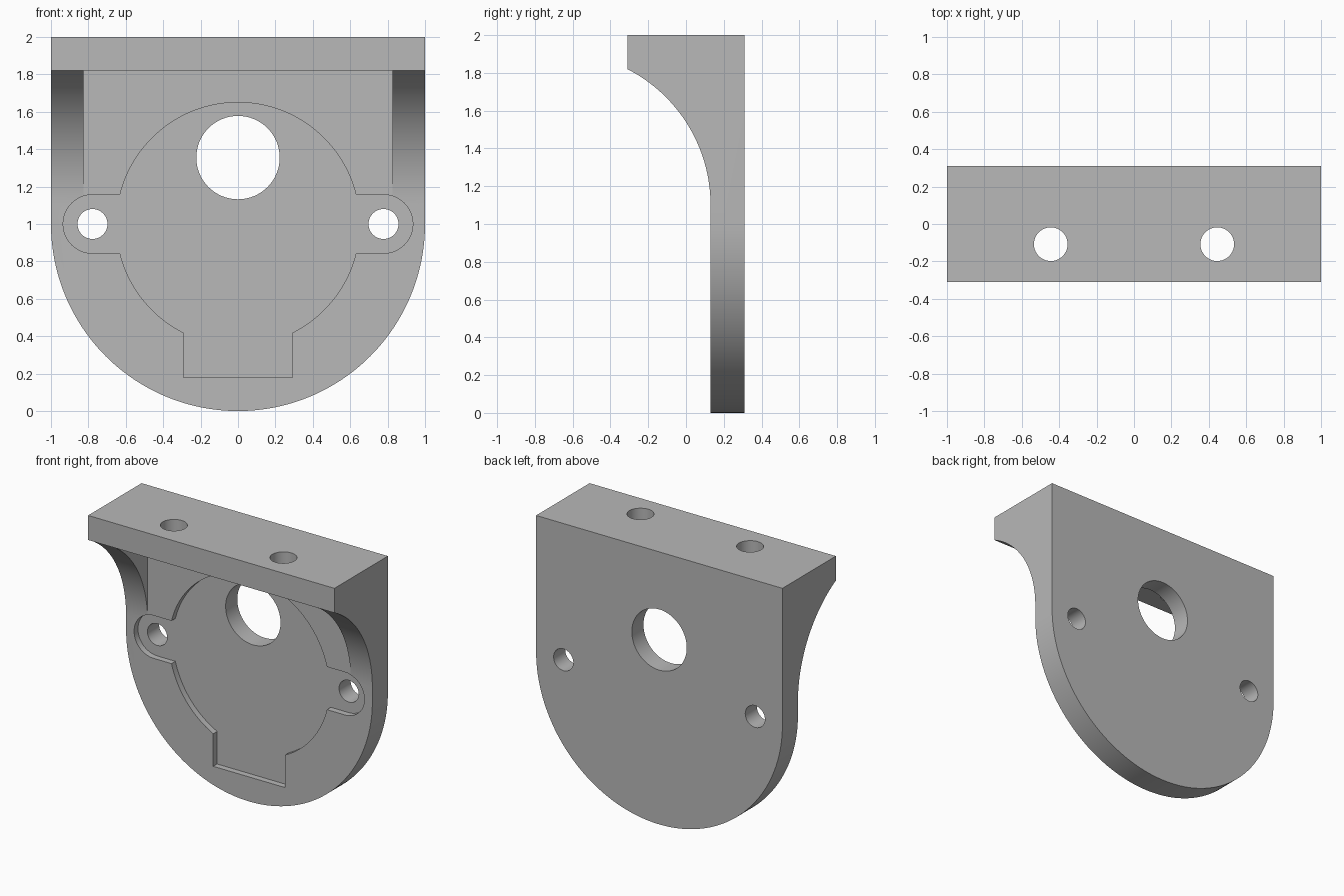
import bpy, bmesh
from math import sin, cos, pi, asin, acos, sqrt
from mathutils import Vector

cube = bpy.data.objects.get("Cube")
if cube:
    bpy.data.objects.remove(cube, do_unlink=True)

# Main dimensions
BACK, FACE, FRONT = 0.31, 0.13, -0.31   # y of back, plate face, shelf front
SHELF_Z, TOP = 1.82, 2.0
RIB_X = 0.825                           # inner side of the side ribs
POCKET = 0.045                          # pocket depth

grey = bpy.data.materials.new("plain grey")
grey.use_nodes = True
colour = (0.48, 0.48, 0.48, 1)
grey.diffuse_color = colour
grey.node_tree.nodes["Principled BSDF"].inputs["Base Color"].default_value = colour


def arc(cx, cz, r, start, end, n):
    """Points on an arc, both ends included."""
    return [(cx + r * cos(start + (end - start) * i / n),
             cz + r * sin(start + (end - start) * i / n)) for i in range(n + 1)]


def circle(cx, cz, r, n=64):
    return arc(cx, cz, r, 0, 2 * pi, n)[:-1]


def prism(name, points, axis, low, high):
    """Extrude a 2D outline along x, y or z between two positions."""
    place = {"x": lambda p, d: (d, p[0], p[1]),
             "y": lambda p, d: (p[0], d, p[1]),
             "z": lambda p, d: (p[0], p[1], d)}[axis]
    bm = bmesh.new()
    face = bm.faces.new([bm.verts.new(place(p, low)) for p in points])
    grown = bmesh.ops.extrude_face_region(bm, geom=[face])["geom"]
    shift = Vector(place((0, 0), high - low))
    bmesh.ops.translate(bm, vec=shift,
                        verts=[g for g in grown if isinstance(g, bmesh.types.BMVert)])
    bmesh.ops.recalc_face_normals(bm, faces=bm.faces)
    mesh = bpy.data.meshes.new(name)
    bm.to_mesh(mesh)
    bm.free()
    mesh.materials.append(grey)
    obj = bpy.data.objects.new(name, mesh)
    bpy.context.collection.objects.link(obj)
    return obj


def combine(target, tool, operation="DIFFERENCE"):
    """Apply a boolean and discard the tool."""
    tool.hide_render = True
    mod = target.modifiers.new("cut", "BOOLEAN")
    mod.operation, mod.object, mod.solver = operation, tool, "EXACT"
    bpy.context.view_layer.objects.active = target
    bpy.ops.object.modifier_apply(modifier=mod.name)
    bpy.data.objects.remove(tool, do_unlink=True)


# Side profile: plate, concave rib curve and shelf
curve_z = 1.1
reach, rise = FACE - FRONT, SHELF_Z - curve_z
curve_r = (reach ** 2 + rise ** 2) / (2 * reach)
profile = [(BACK, -0.1), (BACK, TOP), (FRONT, TOP)]
profile += arc(FACE - curve_r, curve_z, curve_r, asin(rise / curve_r), 0, 32)
profile += [(FACE, -0.1)]
bracket = prism("mounting_bracket", profile, "x", -1.1, 1.1)

# Rounded lower outline
outline = arc(0, 1, 1, -pi, 0, 96) + [(1, TOP + 0.1), (-1, TOP + 0.1)]
combine(bracket, prism("outline_tool", outline, "y", -1, 1), "INTERSECT")

# Open space between the side ribs, below the shelf
space = [(-RIB_X, 0.9), (RIB_X, 0.9), (RIB_X, SHELF_Z), (-RIB_X, SHELF_Z)]
combine(bracket, prism("space_tool", space, "y", -1, FACE))

# Shallow pocket: disc with two round ears and a square lower tab
R, ear_x, ear_r, tab_x, tab_z = 0.65, 0.778, 0.157, 0.292, 0.18
ear_a, tab_a = asin(ear_r / R), acos(tab_x / R)
right = [(tab_x, tab_z)] + arc(0, 1, R, -tab_a, -ear_a, 24)
right += arc(ear_x, 1, ear_r, -pi / 2, pi / 2, 24)
right += arc(0, 1, R, ear_a, pi / 2, 40)
pocket = right + [(-x, z) for x, z in reversed(right[:-1])]
combine(bracket, prism("pocket_tool", pocket, "y", -1, FACE + POCKET))

# Shaft hole and screw holes through the plate
for x, z, r in ((0, 1.355, 0.223), (-ear_x, 1, 0.08), (ear_x, 1, 0.08)):
    combine(bracket, prism("plate_hole_tool", circle(x, z, r), "y", -1, 1))

# Mounting holes through the shelf
for x in (-0.445, 0.445):
    combine(bracket, prism("shelf_hole_tool", circle(x, -0.108, 0.09), "z", 1.5, 2.2))

bpy.ops.object.select_all(action="DESELECT")
bracket.select_set(True)
bpy.context.view_layer.objects.active = bracket
bpy.ops.object.shade_smooth_by_angle(angle=pi / 7)
